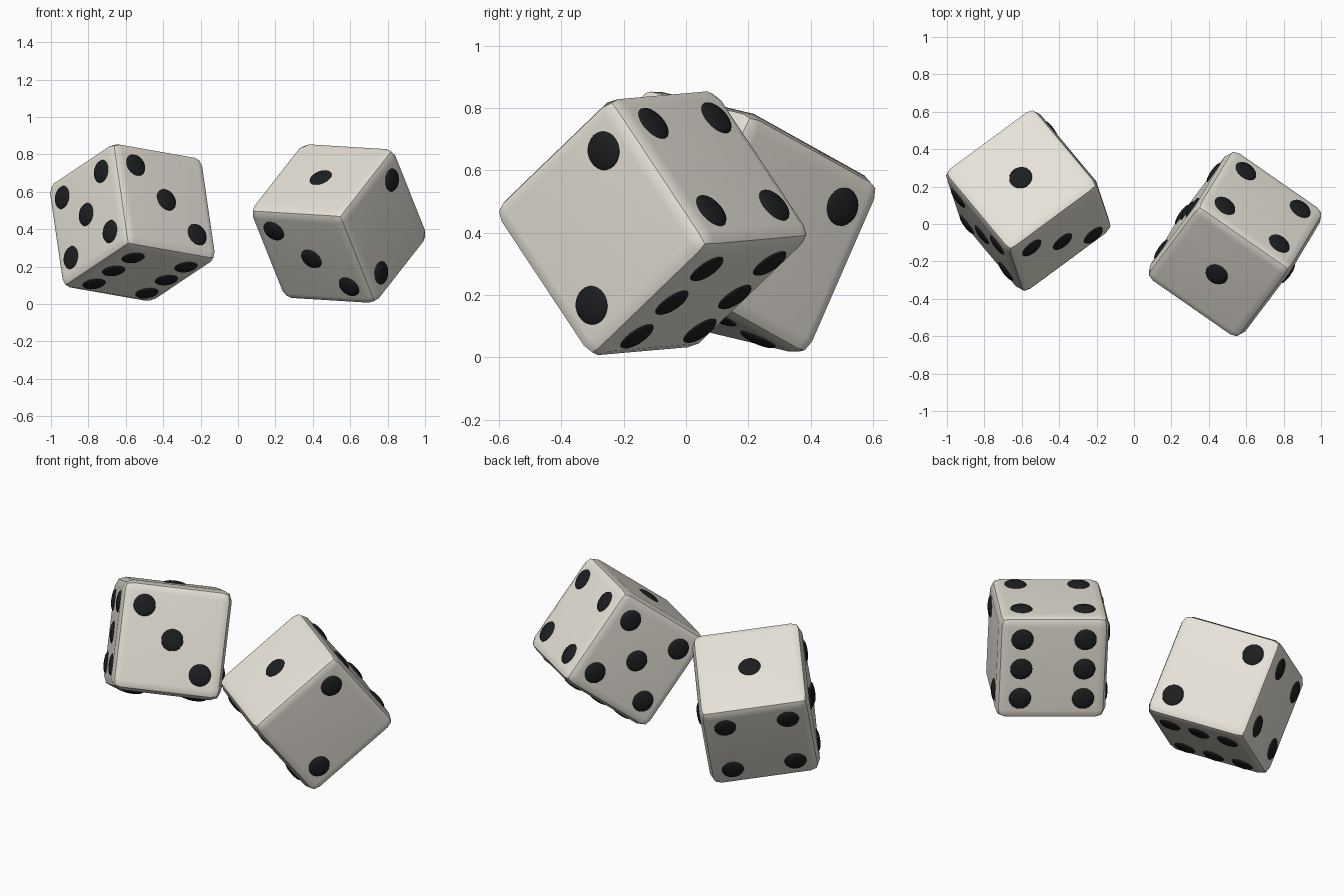
import bpy, bmesh, math
from mathutils import Vector, Matrix

if "Cube" in bpy.data.objects:
    bpy.data.objects.remove(bpy.data.objects["Cube"])

H, BEVEL = 0.31, 0.058         # half side, edge rounding
S, PIP_R, PIP_T = 0.177, 0.062, 0.016   # pip offset, radius, dome height


def material(name, rgb):
    m = bpy.data.materials.new(name)
    m.diffuse_color = (*rgb, 1)
    m.use_nodes = True
    m.node_tree.nodes["Principled BSDF"].inputs["Base Color"].default_value = m.diffuse_color
    return m


IVORY = material("ivory", (0.80, 0.765, 0.69))
BLACK = material("black", (0.012, 0.013, 0.014))

# pip layouts: outward normal, two in-face directions, pips in those directions
X, Y, Z = Vector((1, 0, 0)), Vector((0, 1, 0)), Vector((0, 0, 1))
CORNERS = [(-1, -1), (1, 1), (-1, 1), (1, -1)]
FACES = [
    (Z, X, Y, [(0, 0)]),
    (X, Y, Z, CORNERS[:2]),
    (-Y, X, Z, [(0, 0)] + CORNERS[2:]),
    (Y, X, Z, CORNERS),
    (-X, Y, Z, [(0, 0)] + CORNERS),
    (-Z, X, Y, CORNERS + [(-1, 0), (1, 0)]),
]


def add_object(name, bm, mat, matrix):
    me = bpy.data.meshes.new(name)
    bmesh.ops.recalc_face_normals(bm, faces=bm.faces)
    bm.to_mesh(me)
    bm.free()
    ob = bpy.data.objects.new(name, me)
    bpy.context.collection.objects.link(ob)
    me.materials.append(mat)
    ob.matrix_world = matrix
    bpy.ops.object.select_all(action='DESELECT')
    ob.select_set(True)
    bpy.context.view_layer.objects.active = ob
    bpy.ops.object.shade_smooth_by_angle(angle=math.radians(30))
    return ob


def die(name, centre, ax, ay):
    ax = Vector(ax).normalized()
    ay = Vector(ay)
    ay = (ay - ax * ay.dot(ax)).normalized()
    az = ax.cross(ay)
    matrix = Matrix.Translation(centre) @ Matrix((ax, ay, az)).transposed().to_4x4()

    # rounded cube body
    bm = bmesh.new()
    bmesh.ops.create_cube(bm, size=2 * H)
    bmesh.ops.bevel(bm, geom=bm.edges[:], offset=BEVEL, offset_type='OFFSET',
                    segments=2, profile=0.5, affect='EDGES')
    body = add_object(name + "_body", bm, IVORY, matrix)
    wn = body.modifiers.new("flat_faces", 'WEIGHTED_NORMAL')
    wn.keep_sharp = True

    # flattened domes for the pips
    bm = bmesh.new()
    for n, a, b, pips in FACES:
        rot = n.to_track_quat('Z', 'Y').to_matrix().to_4x4()
        for i, j in pips:
            pos = n * H + a * i * S + b * j * S
            m = Matrix.Translation(pos) @ rot @ Matrix.Diagonal((PIP_R, PIP_R, PIP_T, 1))
            bmesh.ops.create_uvsphere(bm, u_segments=24, v_segments=12, radius=1, matrix=m)
    add_object(name + "_pips", bm, BLACK, matrix)


die("left_die", (-0.565, 0.125, 0.435), (0.795, 0.586, -0.14), (-0.59, 0.705, -0.393))
die("right_die", (0.54, -0.107, 0.43), (0.82, -0.57, -0.05), (0.47, 0.637, 0.61))
